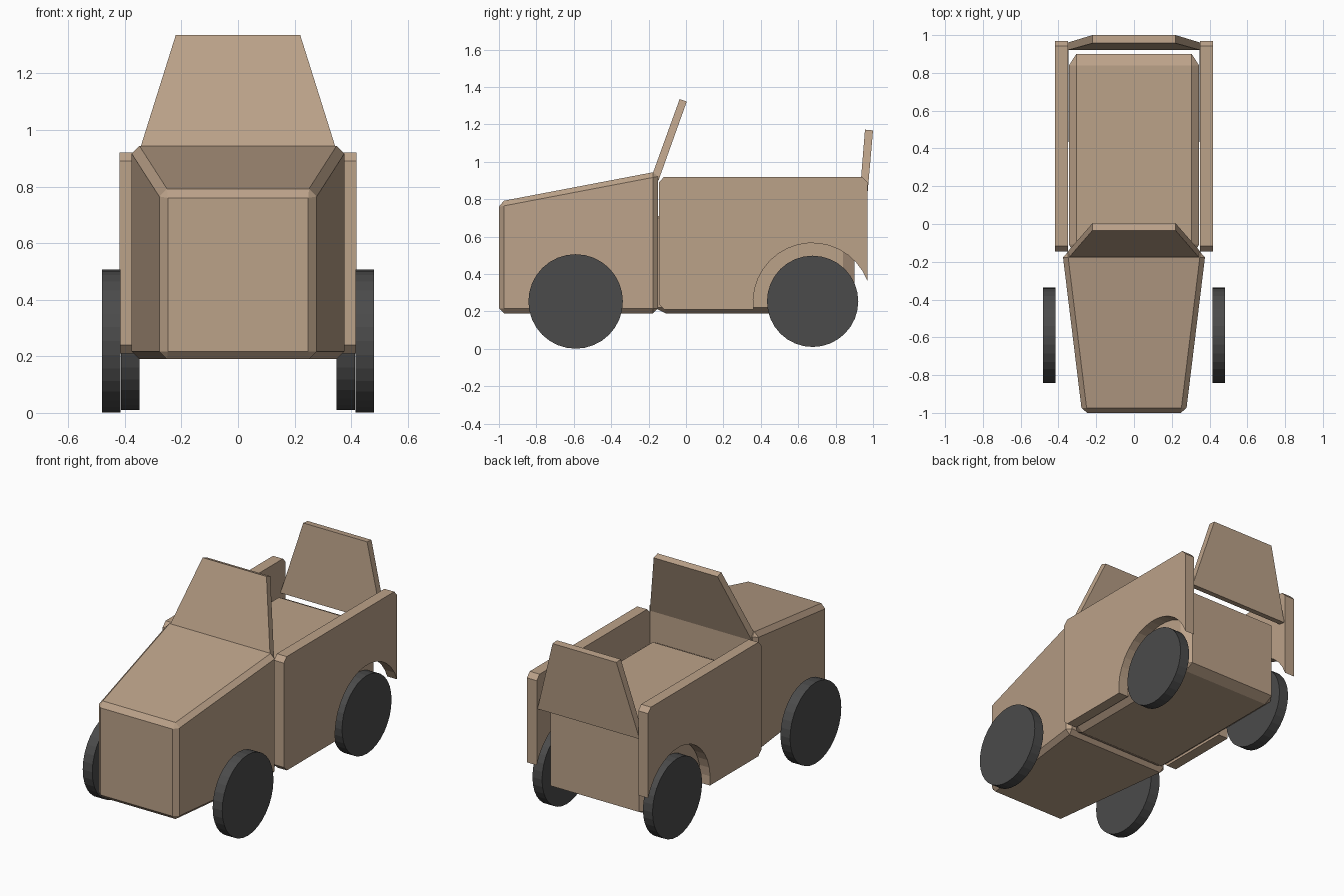
import bpy, bmesh
from math import sin, cos, radians, pi
from mathutils import Matrix, Vector

if "Cube" in bpy.data.objects:
    bpy.data.objects.remove(bpy.data.objects["Cube"])


def material(name, rgb):
    mat = bpy.data.materials.new(name)
    mat.diffuse_color = (*rgb, 1)
    mat.use_nodes = True
    mat.node_tree.nodes["Principled BSDF"].inputs["Base Color"].default_value = mat.diffuse_color
    return mat


wood = material("wood", (0.50, 0.36, 0.25))
rubber = material("rubber", (0.07, 0.07, 0.07))


def finish(bm, name, mat):
    bmesh.ops.recalc_face_normals(bm, faces=bm.faces)
    mesh = bpy.data.meshes.new(name)
    bm.to_mesh(mesh)
    bm.free()
    mesh.materials.append(mat)
    obj = bpy.data.objects.new(name, mesh)
    bpy.context.collection.objects.link(obj)
    return obj


def chamfer(bm, offset):
    bmesh.ops.bevel(bm, geom=bm.edges[:], offset=offset, offset_type='OFFSET',
                    segments=1, affect='EDGES', clamp_overlap=True)


def tapered_prism(name, profile, half_widths, bevel=0.0):
    """Side profile of (y, z) points, each with its own half width in x."""
    bm = bmesh.new()
    left, right = [[bm.verts.new((s * w, y, z)) for (y, z), w in zip(profile, half_widths)]
                   for s in (-1, 1)]
    bm.faces.new(left)
    bm.faces.new(right[::-1])
    n = len(profile)
    for i in range(n):
        j = (i + 1) % n
        bm.faces.new((left[j], left[i], right[i], right[j]))
    bmesh.ops.recalc_face_normals(bm, faces=bm.faces)
    if bevel:
        chamfer(bm, bevel)
    return finish(bm, name, wood)


# Hood: wedge that widens and rises toward the cabin
tapered_prism("hood", [(-1.0, 0.19), (-0.15, 0.19), (-0.15, 0.949), (-1.0, 0.787)],
              [0.275, 0.379, 0.379, 0.275], bevel=0.027)

# Windshield and tailgate: tilted panels narrowing upward
tapered_prism("windshield", [(-0.186, 0.915), (-0.147, 0.90), (0.004, 1.322), (-0.034, 1.335)],
              [0.352, 0.352, 0.22, 0.22])
tapered_prism("tailgate", [(0.92, 0.715), (0.96, 0.71), (1.0, 1.168), (0.957, 1.172)],
              [0.352, 0.352, 0.22, 0.22])

# Cabin block: bevelled cube stretched to size
bm = bmesh.new()
bmesh.ops.create_cube(bm, size=1)
chamfer(bm, 0.057)
bmesh.ops.scale(bm, vec=Vector((0.69, 1.07, 0.54)), verts=bm.verts)
bmesh.ops.translate(bm, vec=Vector((0, 0.365, 0.46)), verts=bm.verts)
finish(bm, "cabin_block", wood)

# Side panels with rear wheel arch
arch = [(0.675 + 0.316 * cos(radians(a)), 0.25 + 0.316 * sin(radians(a)))
        for a in [187.3 - i * (187.3 - 21) / 16 for i in range(17)]]
outline = [(-0.145, 0.24), (-0.115, 0.21)] + arch + [
    (0.97, 0.89), (0.942, 0.92), (-0.117, 0.92), (-0.145, 0.89)]
for side, sx in (("left", -1), ("right", 1)):
    bm = bmesh.new()
    face = bm.faces.new([bm.verts.new((sx * 0.35, y, z)) for y, z in outline])
    ext = bmesh.ops.extrude_face_region(bm, geom=[face], use_keep_orig=True)
    moved = [v for v in ext["geom"] if isinstance(v, bmesh.types.BMVert)]
    bmesh.ops.translate(bm, vec=Vector((sx * 0.068, 0, 0)), verts=moved)
    finish(bm, side + "_side_panel", wood)

    # Wheels: front pair stands outside the body, rear pair under the arches
    for end, x, y, r, z in (("front", 0.448, -0.59, 0.2525, 0.2535),
                            ("rear", 0.381, 0.677, 0.244, 0.254)):
        bm = bmesh.new()
        bmesh.ops.create_cone(
            bm, cap_ends=True, segments=32, radius1=r, radius2=r, depth=0.066,
            matrix=Matrix.Translation((sx * x, y, z)) @ Matrix.Rotation(pi / 2, 4, 'Y'))
        finish(bm, f"{side}_{end}_wheel", rubber)
